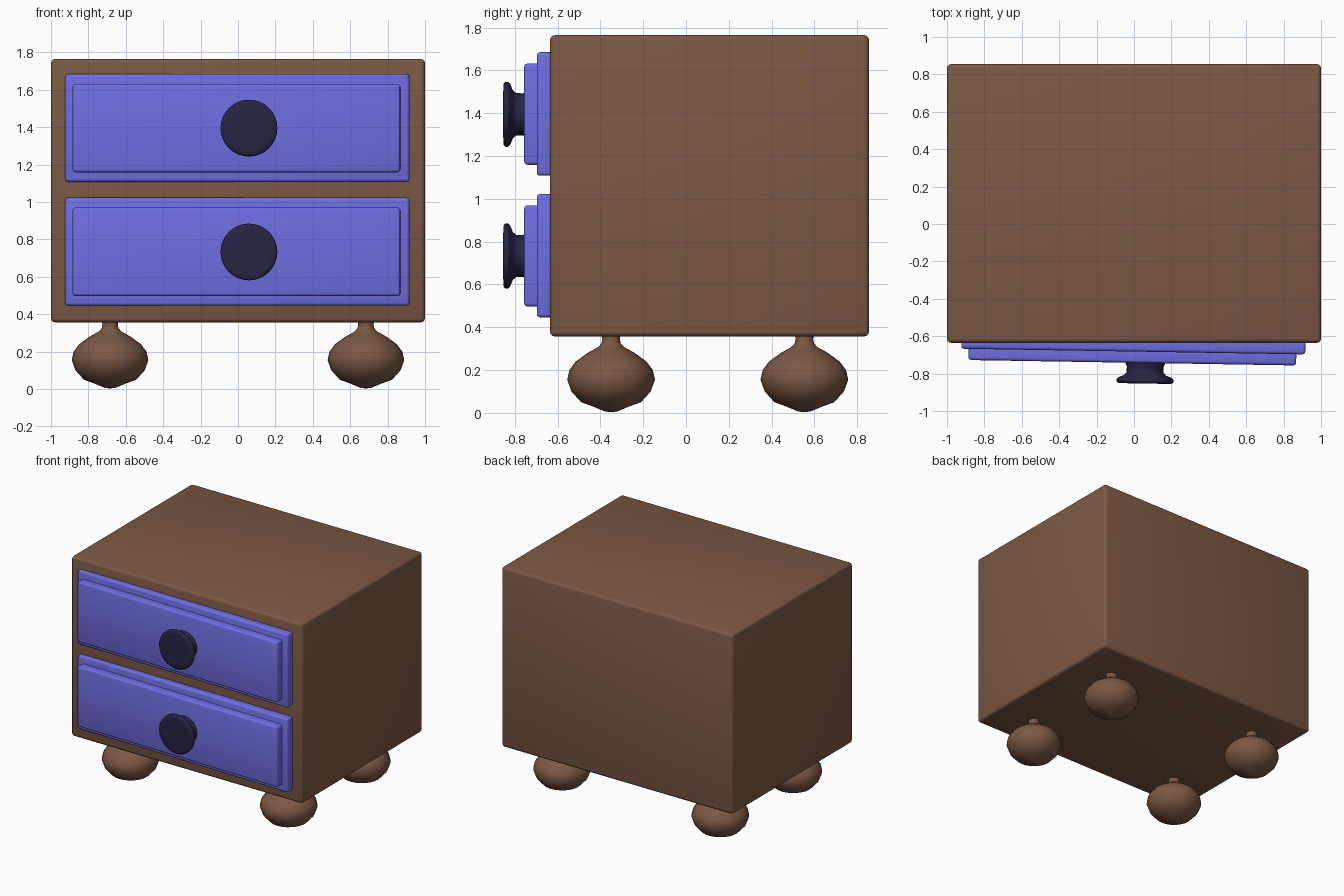
import bpy, bmesh, math
from mathutils import Matrix, Vector

if "Cube" in bpy.data.objects:
    bpy.data.objects.remove(bpy.data.objects["Cube"])


def material(name, rgb):
    m = bpy.data.materials.new(name)
    m.diffuse_color = (*rgb, 1)
    m.use_nodes = True
    m.node_tree.nodes["Principled BSDF"].inputs["Base Color"].default_value = m.diffuse_color
    return m


BROWN = material("brown wood", (0.20, 0.098, 0.057))
BLUE = material("blue paint", (0.158, 0.155, 0.76))
DARK = material("dark navy", (0.018, 0.018, 0.056))
TILT = Matrix.Rotation(-0.0165, 4, 'Z')   # drawers sit slightly askew


def finish(name, bm, mat):
    bmesh.ops.recalc_face_normals(bm, faces=bm.faces)
    me = bpy.data.meshes.new(name)
    bm.to_mesh(me)
    bm.free()
    me.materials.append(mat)
    ob = bpy.data.objects.new(name, me)
    bpy.context.collection.objects.link(ob)
    for o in bpy.context.selected_objects:
        o.select_set(False)
    ob.select_set(True)
    bpy.context.view_layer.objects.active = ob
    bpy.ops.object.shade_smooth_by_angle(angle=math.radians(50))
    return ob


def box(name, lo, hi, mat, bevel, transform=None):
    lo, hi = Vector(lo), Vector(hi)
    bm = bmesh.new()
    bmesh.ops.create_cube(bm, size=1)
    bmesh.ops.scale(bm, vec=hi - lo, verts=bm.verts)
    bmesh.ops.translate(bm, vec=(lo + hi) / 2, verts=bm.verts)
    bmesh.ops.bevel(bm, geom=bm.edges[:], offset=bevel, segments=3,
                    profile=0.5, affect='EDGES')
    if transform:
        bm.transform(transform)
    return finish(name, bm, mat)


def lathe(name, profile, mat, transform, steps=32):
    # profile of (radius, height) pairs spun about z
    bm = bmesh.new()
    vs = [bm.verts.new((r, 0, z)) for r, z in profile]
    es = [bm.edges.new(p) for p in zip(vs, vs[1:])]
    bmesh.ops.spin(bm, geom=vs + es, cent=(0, 0, 0), axis=(0, 0, 1),
                   angle=math.tau, steps=steps)
    bmesh.ops.remove_doubles(bm, verts=bm.verts, dist=1e-4)
    bm.transform(transform)
    return finish(name, bm, mat)


# Cabinet body
box("cabinet", (-1, -0.635, 0.357), (1, 0.855, 1.765), BROWN, 0.022)

# Turned bulb feet
foot = [(0, 0.003), (0.03, 0.007), (0.085, 0.03), (0.14, 0.05), (0.185, 0.10),
        (0.205, 0.155), (0.195, 0.20), (0.165, 0.24), (0.11, 0.28),
        (0.06, 0.308), (0.045, 0.325), (0.041, 0.345), (0.045, 0.37), (0, 0.37)]
for sx, side in ((-1, "left"), (1, "right")):
    for y, end in ((-0.35, "front"), (0.553, "back")):
        lathe(f"{end}_{side}_foot", foot, BROWN,
              Matrix.Translation((sx * 0.684, y, 0)), 24)

# Drawers: stepped front plates and a flared round knob
knob = [(0.11, -0.03), (0.107, 0), (0.098, 0.02), (0.099, 0.05), (0.112, 0.066),
        (0.142, 0.078), (0.152, 0.088), (0.152, 0.101), (0.143, 0.109),
        (0.12, 0.110), (0, 0.107)]
for z, level in ((0.733, "lower"), (1.395, "upper")):
    T = Matrix.Translation((0, -0.742, z)) @ TILT
    box(f"{level}_drawer_front", (-0.925, 0.06, -0.287), (0.915, 0.13, 0.29),
        BLUE, 0.016, T)
    box(f"{level}_drawer_panel", (-0.885, 0, -0.236), (0.867, 0.09, 0.237),
        BLUE, 0.016, T)
    lathe(f"{level}_knob", knob, DARK,
          T @ Matrix.Translation((0.06, 0, 0)) @ Matrix.Rotation(math.pi / 2, 4, 'X'))
